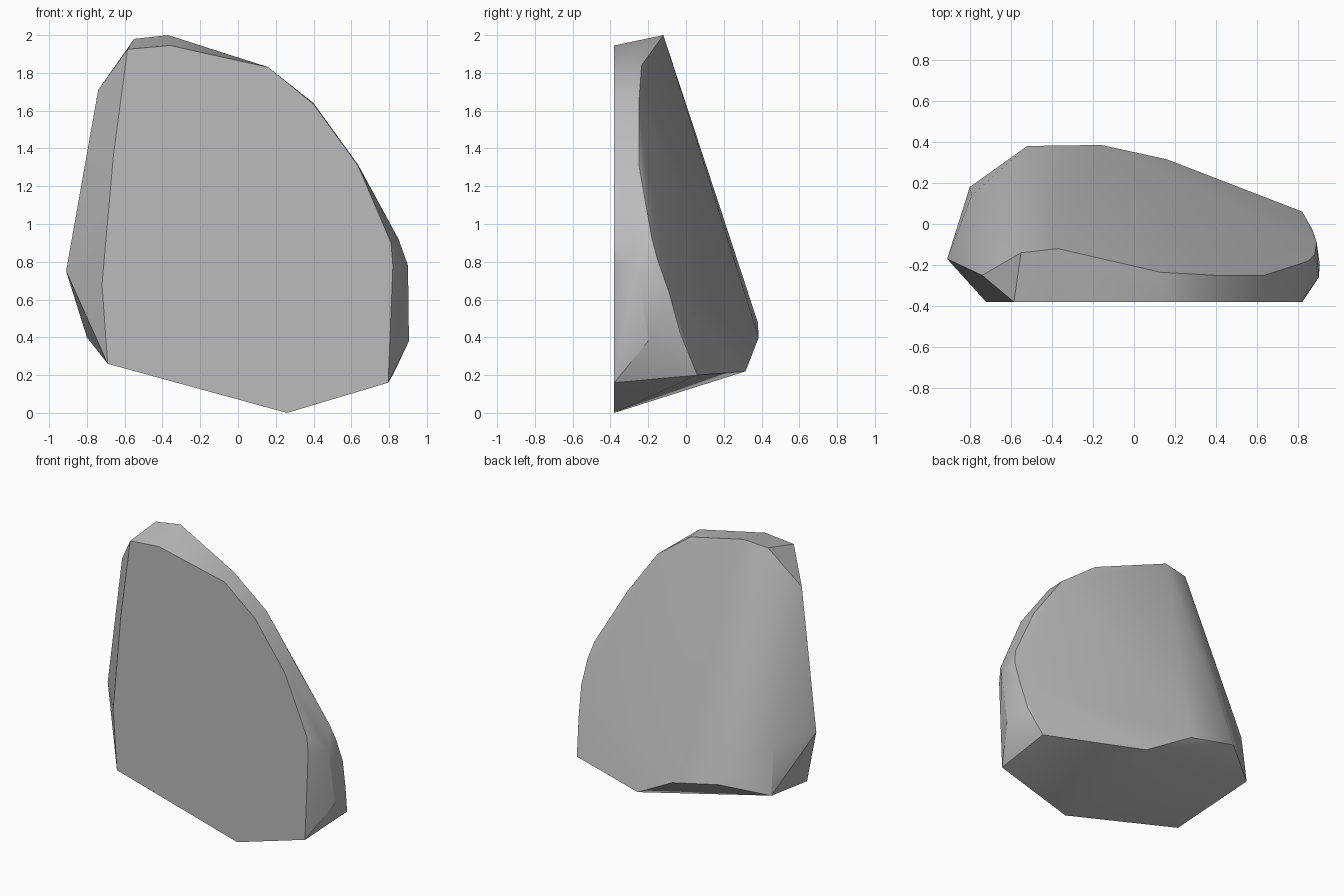
import bpy
import bmesh
import math

cube = bpy.data.objects.get("Cube")
if cube:
    bpy.data.objects.remove(cube, do_unlink=True)

# Flat front outline of the boulder (x, z)
FRONT_Y = -0.38
front_outline = [
    (-0.69, 0.26), (0.26, 0.0), (0.795, 0.16), (0.82, 0.78), (0.81, 0.90),
    (0.635, 1.31), (0.40, 1.635), (0.16, 1.83), (-0.36, 1.945),
    (-0.585, 1.925), (-0.66, 1.36), (-0.72, 0.68),
]

# Rim where the chipped border meets the sloping back
back_rim = [
    (-0.55, -0.14, 1.98), (-0.37, -0.12, 2.0), (0.13, -0.235, 1.84),
    (0.40, -0.25, 1.64), (0.635, -0.25, 1.315), (0.85, -0.18, 0.92),
    (0.88, -0.15, 0.81), (0.89, -0.09, 0.64), (0.87, -0.03, 0.42),
]

# Corners that bulge out on both sides
side_corners = [
    (0.90, -0.26, 0.78), (0.905, -0.20, 0.38),
    (-0.74, -0.25, 1.71), (-0.91, -0.17, 0.75), (-0.79, 0.14, 0.74),
]

# Lower edge of the back, above the slanted underside
back_foot = [
    (0.82, 0.06, 0.20), (0.16, 0.315, 0.22), (-0.16, 0.385, 0.40),
    (-0.52, 0.38, 0.48), (-0.80, 0.18, 0.40),
]

# Wrap the corners in one faceted stone
bm = bmesh.new()
for x, z in front_outline:
    bm.verts.new((x, FRONT_Y, z))
for corner in back_rim + side_corners + back_foot:
    bm.verts.new(corner)
hull = bmesh.ops.convex_hull(bm, input=bm.verts[:])
loose = {v for v in hull["geom_interior"] if isinstance(v, bmesh.types.BMVert)}
bmesh.ops.delete(bm, geom=list(loose), context="VERTS")
bmesh.ops.dissolve_limit(bm, angle_limit=math.radians(1),
                         verts=bm.verts[:], edges=bm.edges[:])
bmesh.ops.recalc_face_normals(bm, faces=bm.faces[:])

mesh = bpy.data.meshes.new("boulder")
bm.to_mesh(mesh)
bm.free()
boulder = bpy.data.objects.new("boulder", mesh)
bpy.context.collection.objects.link(boulder)

# Plain grey stone
GREY = (0.5, 0.5, 0.5, 1.0)
stone = bpy.data.materials.new("stone grey")
stone.use_nodes = True
stone.diffuse_color = GREY
stone.node_tree.nodes["Principled BSDF"].inputs["Base Color"].default_value = GREY
mesh.materials.append(stone)

# Soft facets with crisp main edges
bpy.ops.object.select_all(action="DESELECT")
boulder.select_set(True)
bpy.context.view_layer.objects.active = boulder
bpy.ops.object.shade_smooth_by_angle(angle=math.radians(30))
